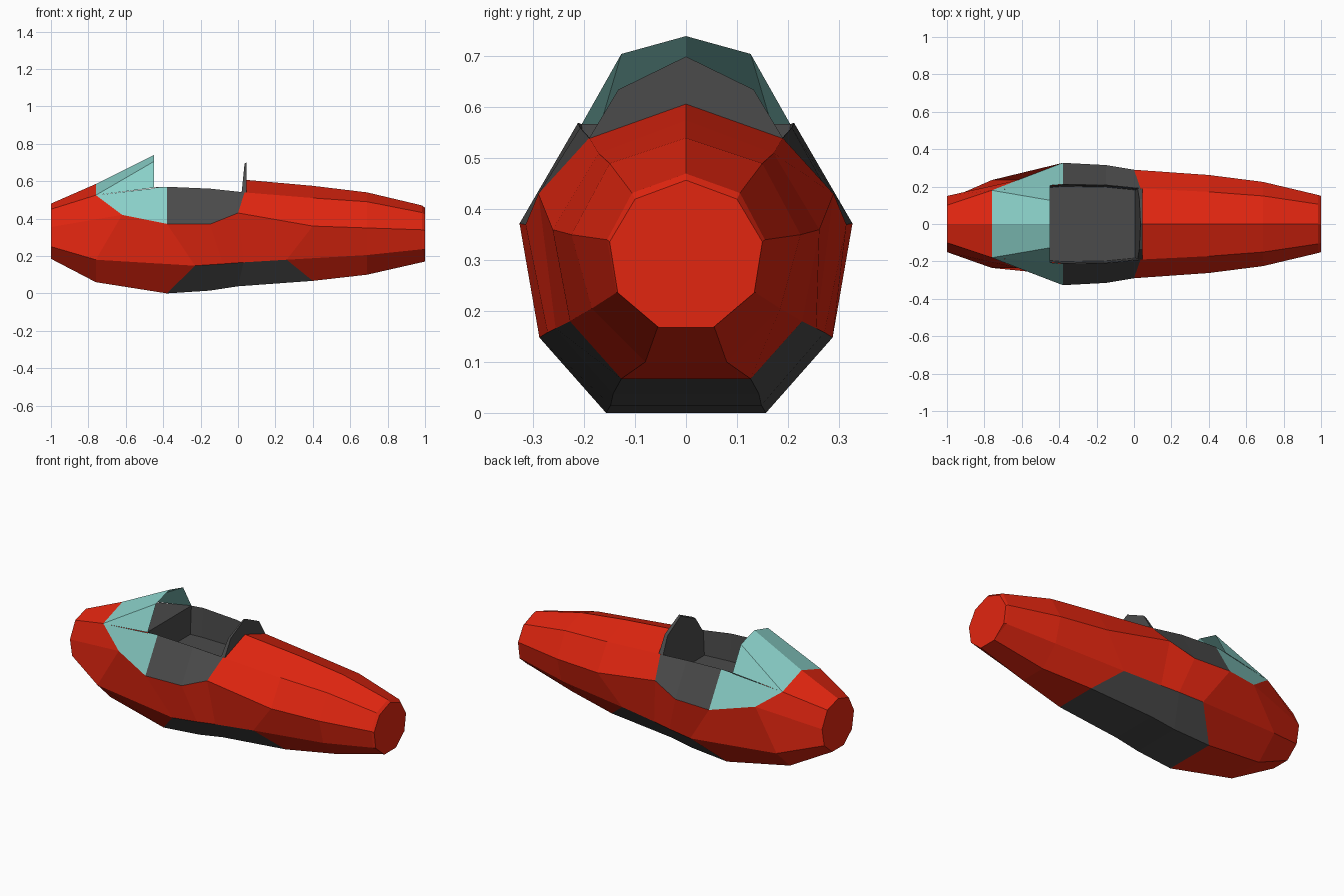
import bpy, bmesh

if "Cube" in bpy.data.objects:
    bpy.data.objects.remove(bpy.data.objects["Cube"])

def mat(name, rgb):
    m = bpy.data.materials.new(name)
    m.diffuse_color = (*rgb, 1)
    m.use_nodes = True
    m.node_tree.nodes["Principled BSDF"].inputs["Base Color"].default_value = m.diffuse_color
    return m

RED = mat("red paint", (0.76, 0.019, 0.005))
GREY = mat("dark grey", (0.07, 0.07, 0.07))
GLASS = mat("teal glass", (0.25, 0.62, 0.57))

def build(name, verts, faces, mats, idx=None):
    me = bpy.data.meshes.new(name)
    me.from_pydata(verts, [], faces)
    for m in mats:
        me.materials.append(m)
    if idx:
        for p, i in zip(me.polygons, idx):
            p.material_index = i
    ob = bpy.data.objects.new(name, me)
    bpy.context.collection.objects.link(ob)
    bm = bmesh.new()
    bm.from_mesh(me)
    bmesh.ops.delete(bm, geom=[v for v in bm.verts if not v.link_faces], context='VERTS')
    bm.to_mesh(me)
    bm.free()
    return ob

# Hull stations: x, then (y, z) of keel, chine, side, shoulder, ridge
STATIONS = [
    (-1.00, (.055, .185), (.130, .250), (.150, .355), (.100, .450), (0, .480)),
    (-0.76, (.110, .060), (.235, .180), (.235, .420), (.180, .525), (0, .585)),
    (-0.38, (.157, .000), (.288, .148), (.327, .372), (.212, .570), (0, .620)),
    (-0.15, (.148, .015), (.272, .158), (.315, .370), (.208, .560), (0, .610)),
    (0.00, (.143, .038), (.256, .166), (.290, .430), (.190, .540), (0, .607)),
    (0.40, (.127, .067), (.228, .180), (.262, .360), (.172, .510), (0, .575)),
    (0.69, (.080, .100), (.185, .205), (.225, .350), (.150, .490), (0, .540)),
    (0.985, (.055, .170), (.137, .236), (.155, .340), (.106, .432), (0, .470)),
    (1.00, (.054, .168), (.134, .236), (.150, .336), (.100, .420), (0, .457)),
]
# Rails pulled fore or aft of their station, as (station, rail): x
SHIFT = {(1, 2): -.62, (2, 1): -.23, (3, 1): -.08, (4, 1): .03, (4, 3): .035,
         (4, 4): .042, (5, 1): .26, (7, 0): .998}

verts = []
for s, (x, *pts) in enumerate(STATIONS):
    half = [(SHIFT.get((s, r), x), y, z) for r, (y, z) in enumerate(pts)]
    verts += half + [(a, -b, c) for a, b, c in reversed(half[:4])]

faces, idx = [], []
n = len(STATIONS)
for s in range(n - 1):
    for j in range(9):
        k = (j + 1) % 9
        band = 4 if j == 8 else min(j, 7 - j)    # 0 belly side, 2 upper side, 3 top, 4 belly
        if band == 3 and 1 <= s <= 3:            # open cockpit
            continue
        m = 0
        if band in (0, 4) and 2 <= s <= 4:       # dark belly panel
            m = 1
        elif band == 2 and s == 1:               # lower windscreen
            m = 2
        elif band == 2 and s in (2, 3):          # cockpit sides
            m = 1
        faces.append((s * 9 + j, s * 9 + k, s * 9 + 9 + k, s * 9 + 9 + j))
        idx.append(m)
faces += [tuple(range(8, -1, -1)), tuple(range((n - 1) * 9, n * 9))]
idx += [0, 0]
build("hull", verts, faces, [RED, GREY, GLASS], idx)

# Raised windscreen
ws = [(-.76, 0, .585), (-.45, 0, .74)]
for sy in (1, -1):
    ws += [(-.76, sy * .18, .525), (-.45, sy * .127, .705), (-.45, sy * .206, .565)]
build("windscreen", ws, [(0, 2, 3, 1), (2, 4, 3), (0, 1, 6, 5), (5, 6, 7)], [GLASS])

# Cockpit tub: side walls, front wall, floor and the deck under the windscreen
rim = [(-.45, .205, .567), (-.38, .211, .57), (-.15, .207, .56), (.035, .189, .54)]
tub = []
for sy in (1, -1):
    for x, y, z in rim:
        tub += [(x, sy * y, z), (x, sy * (y - .01), .40)]
tub += [(-.758, .178, .523), (-.758, -.178, .523)]
tf = [(0, 1, 9, 8), (16, 0, 8, 17)]
for i in range(0, 6, 2):
    tf += [(i, i + 2, i + 3, i + 1), (i + 8, i + 9, i + 11, i + 10),
           (i + 1, i + 3, i + 11, i + 9)]
build("cockpit_tub", tub, tf, [GREY])

# Backrest: a peaked plate with a leaning front
prof = [(-.18, .40), (.18, .40), (.19, .54), (.133, .635), (0, .70), (-.133, .635), (-.19, .54)]
bv = [(.005 + (z - .4) * .1, y, z - (.006 if z > .5 else 0)) for y, z in prof]
bv += [(.046, y, z) for y, z in prof]
bf = [tuple(range(6, -1, -1)), tuple(range(7, 14))]
bf += [(i, (i + 1) % 7, (i + 1) % 7 + 7, i + 7) for i in range(7)]
build("backrest", bv, bf, [GREY])
